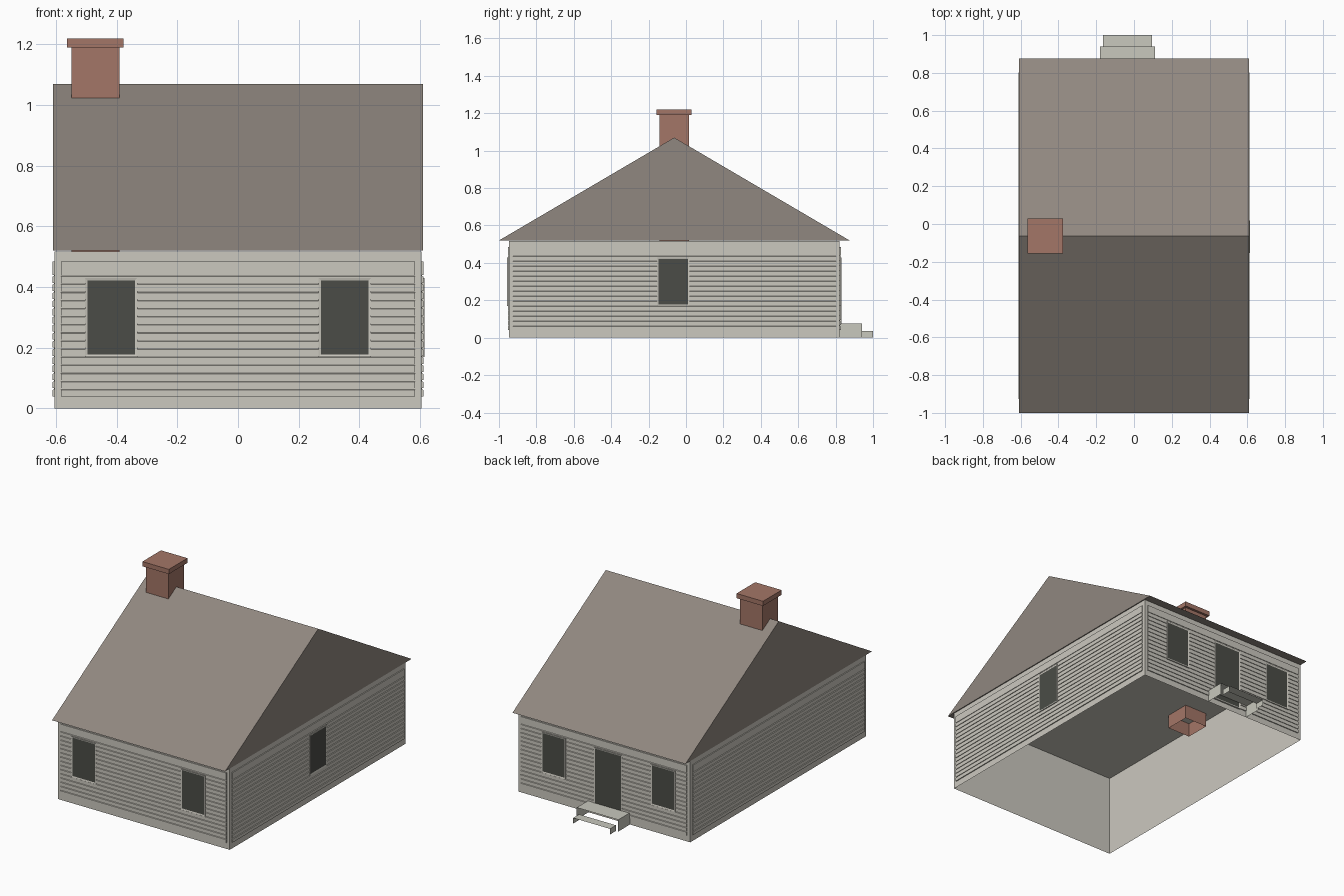
import bpy, bmesh
from mathutils import Vector

cube = bpy.data.objects.get("Cube")
if cube:
    bpy.data.objects.remove(cube, do_unlink=True)


def material(name, rgb):
    m = bpy.data.materials.new(name)
    m.use_nodes = True
    m.diffuse_color = (*rgb, 1)
    m.node_tree.nodes["Principled BSDF"].inputs["Base Color"].default_value = (*rgb, 1)
    return m


PAINT = material("off_white_paint", (0.60, 0.58, 0.52))
STONE = material("pale_step_stone", (0.58, 0.58, 0.51))
ROOF = material("brown_grey_roof", (0.28, 0.245, 0.215))
BRICK = material("red_brick", (0.37, 0.18, 0.135))
GLASS = material("dark_glass", (0.07, 0.073, 0.063))


def finish(bm, name, *mats):
    mesh = bpy.data.meshes.new(name)
    bm.to_mesh(mesh)
    bm.free()
    for m in mats:
        mesh.materials.append(m)
    ob = bpy.data.objects.new(name, mesh)
    bpy.context.collection.objects.link(ob)
    return ob


def box(name, lo, hi, mat, open_dirs=()):
    """Box between two corners, without the faces that point along open_dirs."""
    bm = bmesh.new()
    bmesh.ops.create_cube(bm, size=1)
    lo, hi = Vector(lo), Vector(hi)
    for v in bm.verts:
        v.co = (lo + hi) / 2 + v.co * (hi - lo)
    bm.normal_update()
    gone = [f for f in bm.faces if any(f.normal.dot(Vector(d)) > 0.9 for d in open_dirs)]
    bmesh.ops.delete(bm, geom=gone, context='FACES')
    return finish(bm, name, mat)


def prism(name, points, sweep, mat):
    """Closed outline swept along a vector."""
    bm = bmesh.new()
    face = bm.faces.new([bm.verts.new(p) for p in points])
    out = bmesh.ops.extrude_face_region(bm, geom=[face], use_keep_orig=True)
    moved = [g for g in out["geom"] if isinstance(g, bmesh.types.BMVert)]
    bmesh.ops.translate(bm, verts=moved, vec=sweep)
    bmesh.ops.recalc_face_normals(bm, faces=bm.faces)
    return finish(bm, name, mat)


DOWN, FRONT, BACK = (0, 0, -1), (0, -1, 0), (0, 1, 0)
X, Y0, Y1, EAVE = 0.605, -0.947, 0.822, 0.52
RIDGE_Y = -0.063

# Wall shell, open below
box("walls", (-X, Y0, 0), (X, Y1, EAVE - 0.002), PAINT, [DOWN])

# Gabled roof
prism("roof", [(-0.609, -1.0, EAVE), (-0.609, 0.875, EAVE), (-0.609, RIDGE_Y, 1.07)],
      (1.218, 0, 0), ROOF)

# Chimney shaft and cap
box("chimney_shaft", (-0.548, -0.143, 0.43), (-0.39, 0.015, 1.19), BRICK, [DOWN])
box("chimney_cap", (-0.563, -0.157, 1.19), (-0.377, 0.03, 1.22), BRICK)

# Back steps: tops and sides only
for name, half, y0, y1, top in (("upper_step", 0.146, Y1, 0.94, 0.075),
                                ("lower_step", 0.13, 0.94, 1.0, 0.036)):
    box(name, (-0.035 - half, y0, 0), (-0.035 + half, y1, top), STONE, [DOWN, FRONT, BACK])


def siding(name, start, end, normal):
    """Lapped boards with a plain board on top."""
    n, depth, low, pitch = Vector(normal), 0.006, 0.04, 0.0267
    outline = [(0, low)]
    for i in range(15):
        z = low + i * pitch
        outline += [(depth, z), (depth, z + pitch - 0.006), (0.002, z + pitch - 0.004),
                    (0.002, z + pitch)]
    outline += [(depth, 0.44), (depth, 0.485), (0, 0.485)]
    start, end = Vector(start), Vector(end)
    pts = [start + n * d + Vector((0, 0, z)) for d, z in outline]
    prism(name, pts, end - start, PAINT)


EDGE = 0.021
siding("front_siding", (EDGE - X, Y0, 0), (X - EDGE, Y0, 0), (0, -1, 0))
siding("back_siding", (EDGE - X, Y1, 0), (X - EDGE, Y1, 0), (0, 1, 0))
for side, name in ((1, "left_siding"), (-1, "right_siding")):
    siding(name, (side * X, Y0 + EDGE, 0), (side * X, Y1 - EDGE, 0), (side, 0, 0))


def opening(name, center, normal, low, high, width=0.173):
    """Thin trim plate with an inset dark pane."""
    n = Vector(normal)
    along = Vector((abs(n.y), abs(n.x), 0)) * width / 2
    out = n * 0.0095
    a = Vector(center) - along + Vector((0, 0, low))
    b = Vector(center) + along + out + Vector((0, 0, high))
    lo = [min(p, q) for p, q in zip(a, b)]
    hi = [max(p, q) for p, q in zip(a, b)]
    ob = box(name, lo, hi, PAINT)
    ob.data.materials.append(GLASS)
    bm = bmesh.new()
    bm.from_mesh(ob.data)
    bm.normal_update()
    pane = max(bm.faces, key=lambda f: f.normal.dot(n))
    bmesh.ops.inset_region(bm, faces=[pane], thickness=0.012, depth=0)
    pane.material_index = 1
    bmesh.ops.translate(bm, verts=pane.verts, vec=-n * 0.002)
    bm.to_mesh(ob.data)
    bm.free()


# Windows and door
for x, side in ((-0.418, "right"), (0.352, "left")):
    opening("front_window_" + side, (x, Y0, 0), (0, -1, 0), 0.17, 0.43)
    opening("back_window_" + side, (x, Y1, 0), (0, 1, 0), 0.17, 0.43)
opening("side_window", (X, -0.068, 0), (1, 0, 0), 0.17, 0.43)
opening("back_door", (-0.03, Y1, 0), (0, 1, 0), 0.035, 0.43, 0.2)
